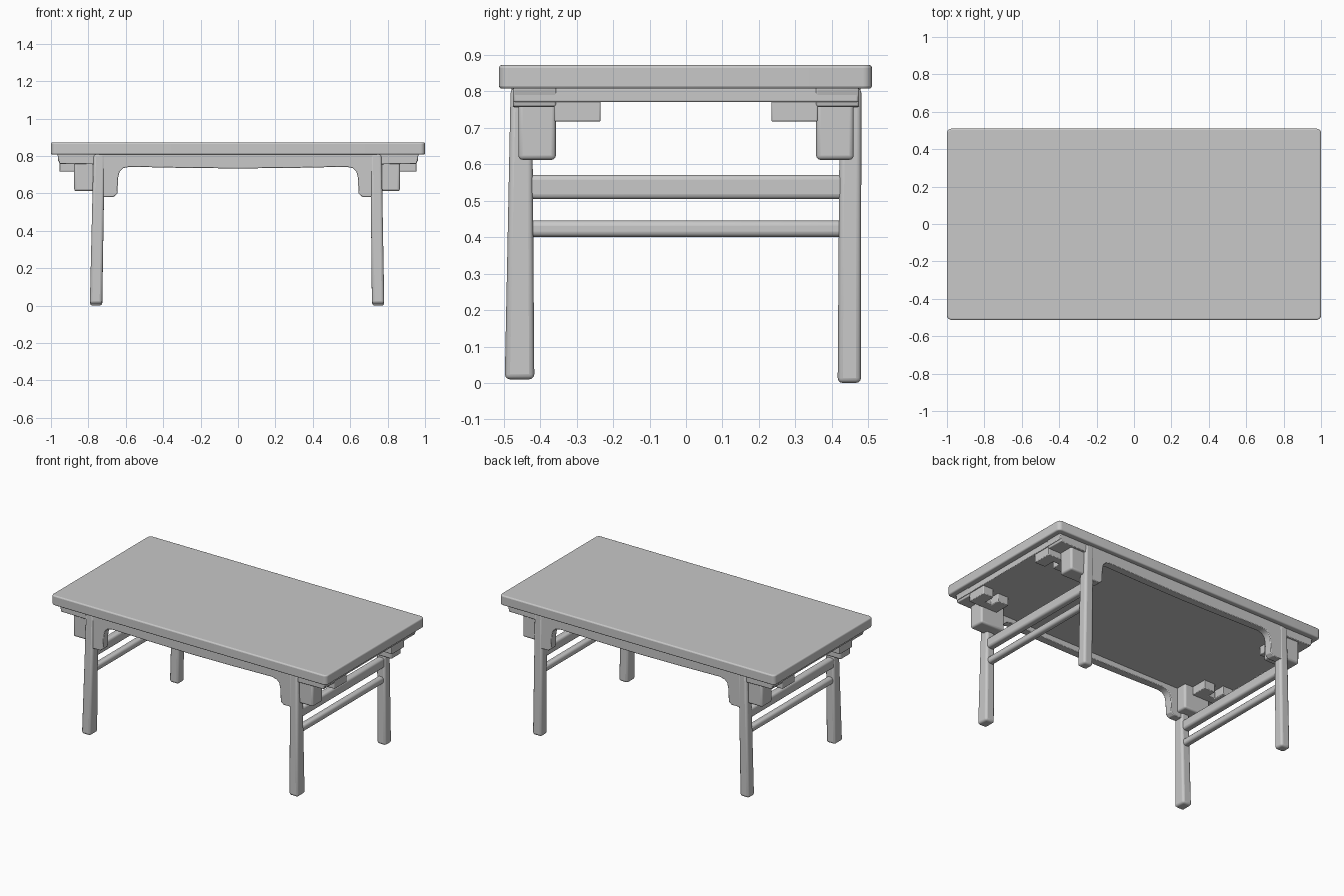
import bpy, bmesh
from math import radians

cube = bpy.data.objects.get("Cube")
if cube:
    bpy.data.objects.remove(cube, do_unlink=True)

TONE = (0.58, 0.58, 0.58, 1)
grey = bpy.data.materials.new("plain_grey")
grey.use_nodes = True
grey.diffuse_color = TONE
grey.node_tree.nodes["Principled BSDF"].inputs["Base Color"].default_value = TONE


def finish(name, bm, bevel, segments=3):
    bmesh.ops.recalc_face_normals(bm, faces=bm.faces)
    mesh = bpy.data.meshes.new(name)
    bm.to_mesh(mesh)
    bm.free()
    mesh.materials.append(grey)
    obj = bpy.data.objects.new(name, mesh)
    bpy.context.collection.objects.link(obj)
    mod = obj.modifiers.new("soft_edges", "BEVEL")
    mod.width, mod.segments = bevel, segments
    mod.limit_method, mod.angle_limit = "ANGLE", radians(40)
    bpy.ops.object.select_all(action="DESELECT")
    obj.select_set(True)
    bpy.context.view_layer.objects.active = obj
    bpy.ops.object.shade_smooth_by_angle(angle=radians(35))


def loft(name, lower, upper, bevel, segments=3):
    """Solid between two matching outlines."""
    bm = bmesh.new()
    a = [bm.verts.new(p) for p in lower]
    b = [bm.verts.new(p) for p in upper]
    bm.faces.new(a)
    bm.faces.new(b)
    for i in range(len(a)):
        j = (i + 1) % len(a)
        bm.faces.new((a[i], a[j], b[j], b[i]))
    finish(name, bm, bevel, segments)


def rect(x, y, z):
    return [(x[0], y[0], z), (x[1], y[0], z), (x[1], y[1], z), (x[0], y[1], z)]


def box(name, x, y, z, bevel=0.006):
    loft(name, rect(x, y, z[0]), rect(x, y, z[1]), bevel)


def span(sign, a, b):
    return sorted((sign * a, sign * b))


UNDER = 0.809  # hidden upper end of the parts below the top

# Table top with rounded corners
bm = bmesh.new()
base = [bm.verts.new(p) for p in rect((-1, 1), (-0.513, 0.51), 0.807)]
face = bm.faces.new(base)
top = bmesh.ops.extrude_face_region(bm, geom=[face])["geom"]
bmesh.ops.translate(bm, vec=(0, 0, 0.065), verts=[v for v in top if isinstance(v, bmesh.types.BMVert)])
uprights = [e for e in bm.edges if abs(e.verts[0].co.z - e.verts[1].co.z) > 0.01]
bmesh.ops.bevel(bm, geom=uprights, offset=0.025, segments=5, profile=0.5, affect="EDGES")
finish("table_top", bm, 0.008)

# Board closing the underside, its edges forming the short aprons
box("under_board", (-0.962, 0.962), (-0.472, 0.472), (0.771, UNDER), 0.004)

# Long aprons, flush with the legs, curving down into inner spandrels
half = [(0.745, UNDER), (0.745, 0.581), (0.665, 0.581), (0.645, 0.598), (0.641, 0.683),
        (0.633, 0.716), (0.615, 0.734), (0.58, 0.742), (0.3, 0.736)]
outline = half + [(0, 0.733)] + [(-x, z) for x, z in reversed(half)]
for side, sy in (("front", -1), ("back", 1)):
    y0, y1 = span(sy, 0.428, 0.479)
    loft(side + "_apron", [(x, y0, z) for x, z in outline], [(x, y1, z) for x, z in outline], 0.004, 2)

# Notched bracket outline in x and y, below the end of the board
notched = [(0.955, 0.234), (0.955, 0.362), (0.75, 0.362), (0.75, 0.25),
           (0.83, 0.25), (0.83, 0.31), (0.878, 0.31), (0.878, 0.234)]

for end, sx in (("left", 1), ("right", -1)):
    shift = 0.0 if sx > 0 else -0.01

    # Two softly rounded stretchers between the legs
    for level, z, width in (("upper", (0.504, 0.571), 0.024), ("lower", (0.401, 0.445), 0.021)):
        middle = sx * 0.742 + shift
        box(f"{end}_{level}_stretcher", (middle - width, middle + width), (-0.44, 0.44), z, 0.014)

    for side, sy in (("front", -1), ("back", 1)):
        tag = f"{side}_{end}"
        # Splayed leg, softly rounded
        foot, wide = (0.01, 0.497) if sy < 0 else (0.0, 0.48)
        x_low = [x + shift for x in span(sx, 0.716, 0.782)]
        x_top = [x + shift / 2 for x in span(sx, 0.708, 0.768)]
        loft(tag + "_leg", rect(x_low, span(sy, 0.416, wide), foot),
             rect(x_top, span(sy, 0.422, 0.481), UNDER), 0.014)
        # Apron end running past the leg, tapered to the end
        y0, y1 = span(sy, 0.356, 0.474)
        tail = [(0.745, UNDER), (0.966, UNDER), (0.955, 0.758), (0.745, 0.755)]
        loft(tag + "_apron_end", [(sx * x, y0, z) for x, z in tail],
             [(sx * x, y1, z) for x, z in tail], 0.004, 2)
        # Outer bracket passing behind the leg
        box(tag + "_outer_bracket", span(sx, 0.69, 0.866 - shift), span(sy, 0.357, 0.46), (0.612, 0.78), 0.012)
        # Notched bracket below the end of the board
        loft(tag + "_notched_bracket", [(sx * x, sy * y, 0.717) for x, y in notched],
             [(sx * x, sy * y, UNDER) for x, y in notched], 0.004, 2)
